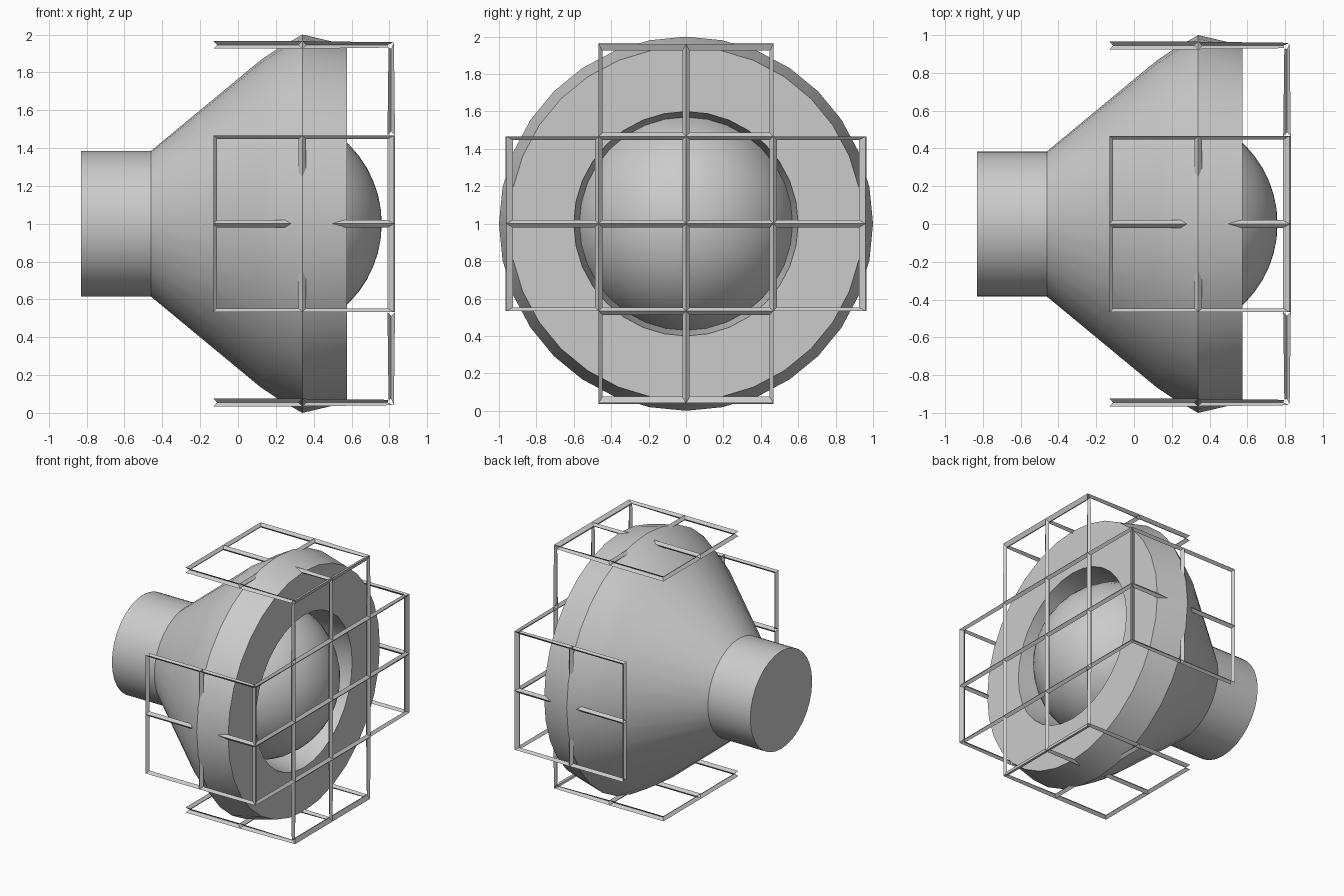
import bpy, bmesh, math

if "Cube" in bpy.data.objects:
    bpy.data.objects.remove(bpy.data.objects["Cube"])

CZ = 1.0  # height of the lamp's axis


def make_object(name, bm):
    bmesh.ops.remove_doubles(bm, verts=bm.verts, dist=0.0005)
    bmesh.ops.recalc_face_normals(bm, faces=bm.faces)
    mesh = bpy.data.meshes.new(name)
    bm.to_mesh(mesh)
    bm.free()
    obj = bpy.data.objects.new(name, mesh)
    bpy.context.collection.objects.link(obj)
    return obj


def lathe(name, profile, segments=32):
    """Spin an (x, radius) profile around the horizontal x axis."""
    bm = bmesh.new()
    verts = [bm.verts.new((x, 0, CZ + r)) for x, r in profile]
    edges = [bm.edges.new(pair) for pair in zip(verts, verts[1:])]
    bmesh.ops.spin(bm, geom=verts + edges, cent=(0, 0, CZ), axis=(1, 0, 0),
                   angle=2 * math.pi, steps=segments)
    bmesh.ops.dissolve_degenerate(bm, dist=0.0005, edges=bm.edges)
    obj = make_object(name, bm)
    bpy.ops.object.select_all(action='DESELECT')
    bpy.context.view_layer.objects.active = obj
    obj.select_set(True)
    bpy.ops.object.shade_smooth_by_angle(angle=math.radians(30))
    return obj


# Housing: rear stub, flaring cone, rim and tapered lens recess
lathe("lamp_housing", [(-0.83, 0), (-0.83, 0.385), (-0.46, 0.385),
                       (0.12, 0.865), (0.21, 0.925), (0.34, 1.0),
                       (0.575, 0.945), (0.575, 0.6), (0.33, 0.57)])

# Lens: spherical cap bulging out of the recess
R, LX = 0.593, 0.167
arc = [math.radians(75) * i / 10 for i in range(11)]
lathe("lens", [(LX + R * math.cos(a), R * math.sin(a)) for a in arc])

# Guard: cross-shaped front grid folded back into four side panels
bm = bmesh.new()
steps = [-0.945, -0.467, 0, 0.467, 0.945]
depth = [-0.13, 0.34, 0.81]


def quad(*pts):
    bm.faces.new([bm.verts.new((x, y, CZ + z)) for x, y, z in pts])


for i in range(4):
    for j in range(4):
        if i in (0, 3) and j in (0, 3):
            continue
        a, b, c, d = steps[i], steps[i + 1], steps[j], steps[j + 1]
        x = depth[2]
        quad((x, a, c), (x, b, c), (x, b, d), (x, a, d))
for s in (steps[0], steps[4]):
    for a, b in zip(steps[1:4], steps[2:4]):
        for p, q in zip(depth, depth[1:]):
            quad((p, a, s), (q, a, s), (q, b, s), (p, b, s))
            quad((p, s, a), (q, s, a), (q, s, b), (p, s, b))
guard = make_object("wire_guard", bm)
wire = guard.modifiers.new("bars", 'WIREFRAME')
wire.thickness = 0.04
wire.offset = 0
wire.use_even_offset = True
wire.use_boundary = False
wire.use_replace = True
